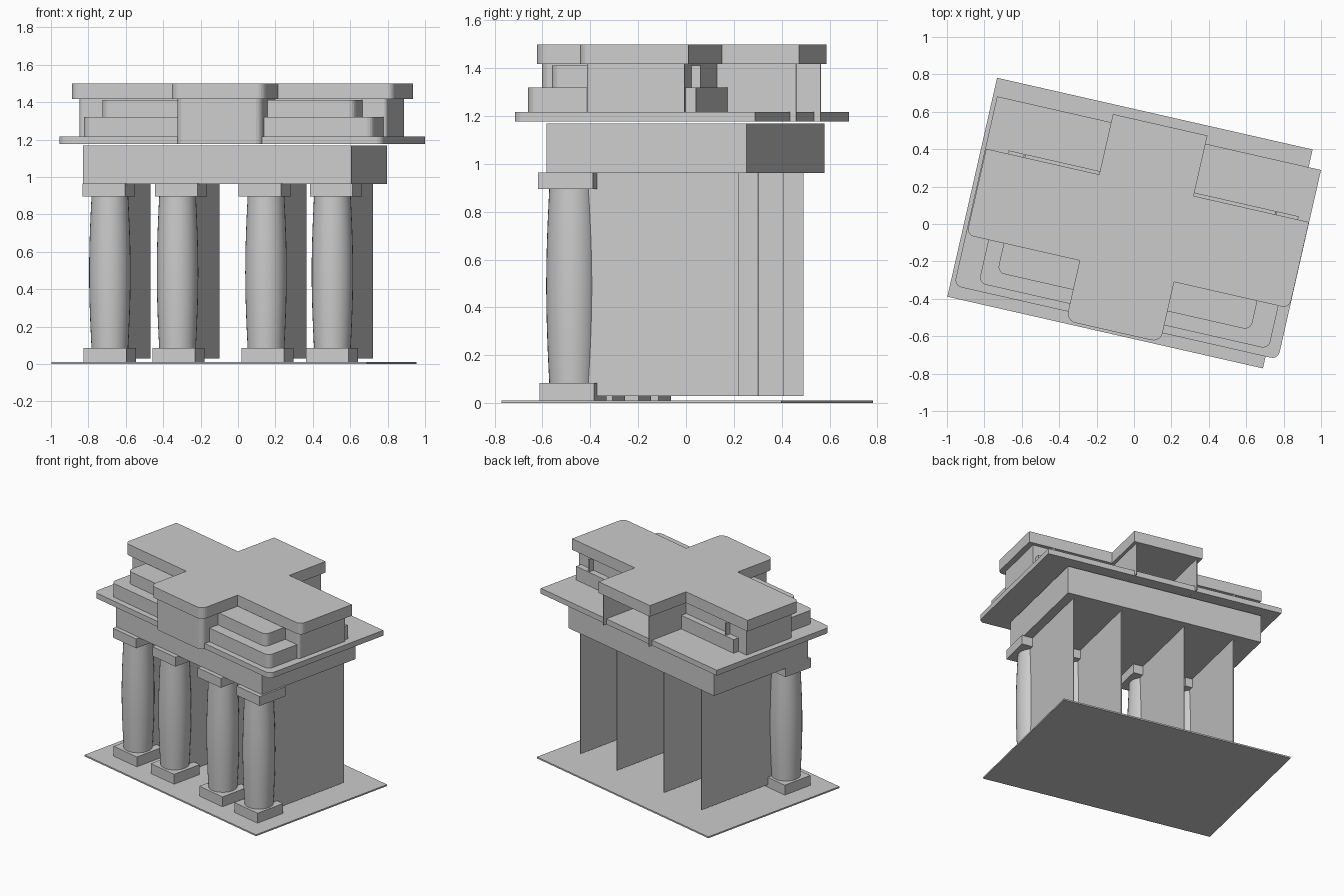
import bpy, bmesh
from math import radians, sin, cos, pi
from mathutils import Vector

if "Cube" in bpy.data.objects:
    bpy.data.objects.remove(bpy.data.objects["Cube"])

TURN = radians(-12.8)   # the whole building is turned a little about z


def finish(name, bm, smooth=False):
    bmesh.ops.recalc_face_normals(bm, faces=bm.faces)
    me = bpy.data.meshes.new(name)
    bm.to_mesh(me)
    bm.free()
    ob = bpy.data.objects.new(name, me)
    bpy.context.collection.objects.link(ob)
    ob.rotation_euler.z = TURN
    if smooth:
        for p in me.polygons:
            p.use_smooth = len(p.vertices) == 4
    return ob


def prism(name, pts, z0, z1):
    """Extrude an outline; a point (x, y, r) gets a rounded corner."""
    outline = []
    n = len(pts)
    for i, p in enumerate(pts):
        c = Vector(p[:2])
        if len(p) == 2:
            outline.append(c)
            continue
        a = c + (Vector(pts[i - 1][:2]) - c).normalized() * p[2]
        b = c + (Vector(pts[(i + 1) % n][:2]) - c).normalized() * p[2]
        for k in range(6):
            t = k / 5 * pi / 2
            o = a + b - c
            outline.append(o + (a - o) * cos(t) + (b - o) * sin(t))
    bm = bmesh.new()
    f = bm.faces.new([bm.verts.new((p.x, p.y, z0)) for p in outline])
    ext = bmesh.ops.extrude_face_region(bm, geom=[f])["geom"]
    bmesh.ops.translate(bm, vec=(0, 0, z1 - z0),
                        verts=[v for v in ext if isinstance(v, bmesh.types.BMVert)])
    return finish(name, bm)


def box(name, x0, x1, y0, y1, z0, z1, rl=0, rr=0):
    """Box with optional rounding of the front left / front right corner."""
    fl = (x0, y0, rl) if rl else (x0, y0)
    fr = (x1, y0, rr) if rr else (x1, y0)
    return prism(name, [fl, fr, (x1, y1), (x0, y1)], z0, z1)


def lathe(name, x, y, profile, seg=32):
    bm = bmesh.new()
    rings = [[bm.verts.new((x + r * cos(2 * pi * i / seg), y + r * sin(2 * pi * i / seg), z))
              for i in range(seg)] for r, z in profile]
    for lo, hi in zip(rings, rings[1:]):
        for i in range(seg):
            j = (i + 1) % seg
            bm.faces.new((lo[i], lo[j], hi[j], hi[i]))
    bm.faces.new(rings[0])
    bm.faces.new(rings[-1])
    return finish(name, bm, True)


# Ground slab
box("ground_slab", -.887, .843, -.6, .6, 0, .011)

# Columns with plinth, bulging shaft, capital and a thin wall panel behind
shaft = [(.098 + .013 * sin(pi * k / 12), .08 + .82 * k / 12) for k in range(13)]
H = .117
columns = [(-.623, -.623, -.630, -.564), (-.247, -.252, -.233, -.188),
           (.2415, .233, .225, .290), (.595, .597, .617, .654)]
for i, (pl, sh, ca, wall) in enumerate(columns, 1):
    box(f"plinth_{i}", pl - H, pl + H, -.35 - H, -.35 + H, .011, .085)
    lathe(f"shaft_{i}", sh, -.35, shaft)
    box(f"capital_{i}", ca - H, ca + H, -.35 - H, -.35 + H, .895, .965)
    box(f"wall_panel_{i}", wall - .005, wall, -.30, .375, .03, .97)

# Entablature and cornice plate
box("entablature", -.75, .72, -.435, .424, .962, 1.17)
box("cornice", -.865, .911, -.535, .503, 1.178, 1.218, .04, .04)

# Attic core: cross arm, front arm, and open back arm with two side walls
box("attic_core", -.82, .868, -.232, .19, 1.2, 1.42, .02, .02)
box("attic_front", -.212, .255, -.567, -.2, 1.177, 1.42, .04, .04)
for side, x in (("left", -.212), ("right", .249)):
    box(f"attic_back_wall_{side}", x, x + .006, .18, .53, 1.177, 1.42)

# Stepped tiers either side of the front arm
box("lower_tier_left", -.74, -.21, -.492, .235, 1.21, 1.32, .04, 0)
box("lower_tier_right", .25, .85, -.492, .235, 1.21, 1.32, 0, .04)
box("upper_tier_left", -.656, -.21, -.415, .18, 1.31, 1.412, .04, 0)
box("upper_tier_right", .25, .734, -.415, .18, 1.31, 1.412, 0, .04)
for side, x in (("left", -.656), ("right", .722)):
    box(f"upper_tier_end_{side}", x, x + .012, .17, .229, 1.31, 1.412)

# Cross-shaped roof slab
prism("roof_slab", [(-.24, -.585, .05), (.278, -.585, .05), (.278, -.255),
                    (.91, -.255, .04), (.91, .217), (.278, .217), (.278, .548),
                    (-.24, .548), (-.24, .217), (-.86, .217), (-.86, -.255, .04),
                    (-.24, -.255)], 1.417, 1.5)
